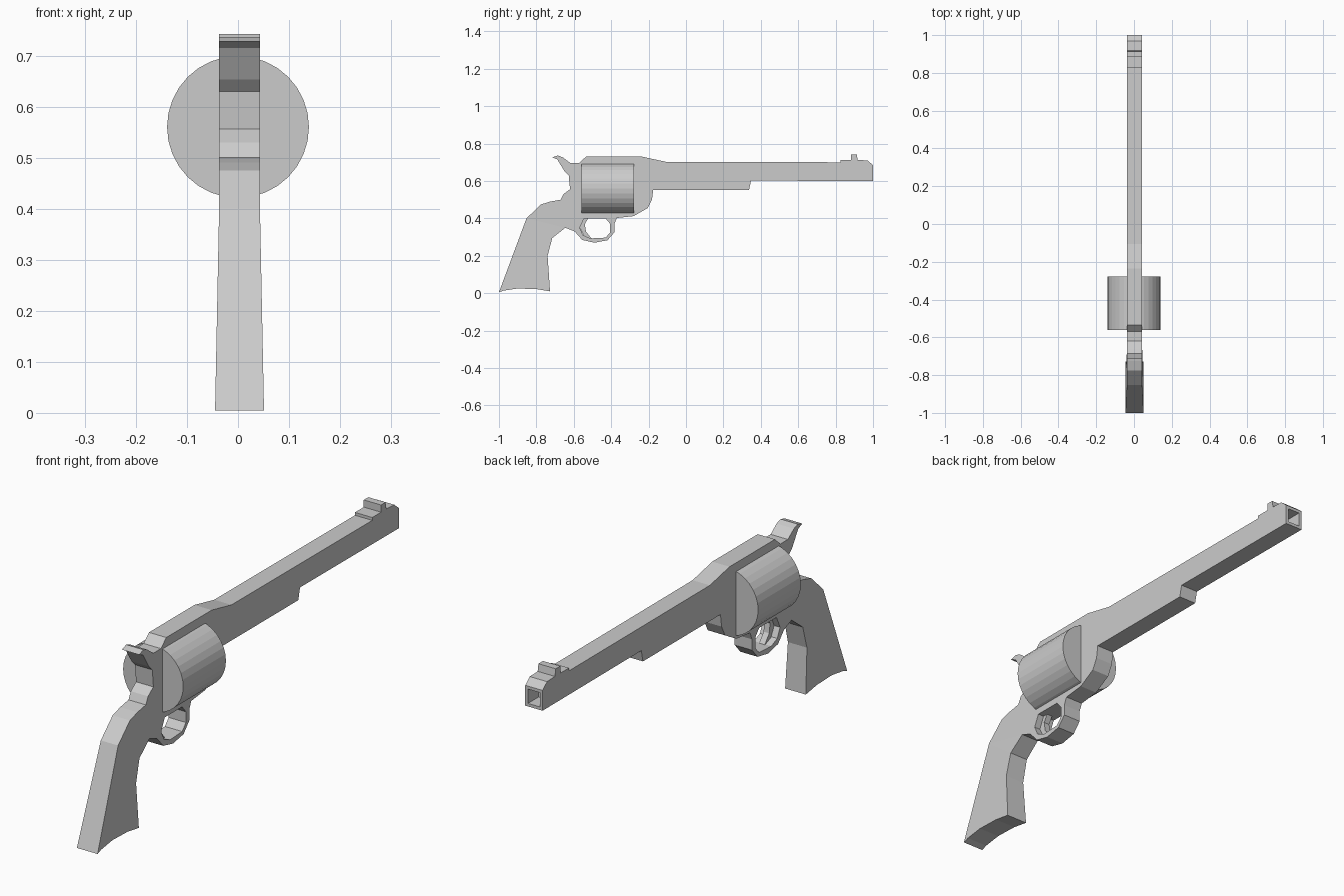
import bpy, bmesh, math
from mathutils import Matrix, Vector

if "Cube" in bpy.data.objects:
    bpy.data.objects.remove(bpy.data.objects["Cube"])

MID_X = 0.003  # body sits very slightly off the centre line


def plate(name, loops, half):
    """Extrude closed (y, z) loops along x; inner loops become holes."""
    cu = bpy.data.curves.new(name + "_curve", 'CURVE')
    cu.dimensions, cu.fill_mode, cu.extrude = '2D', 'BOTH', half
    for pts in loops:
        sp = cu.splines.new('POLY')
        sp.points.add(len(pts) - 1)
        for p, (y, z) in zip(sp.points, pts):
            p.co = (y, z, 0, 1)
        sp.use_cyclic_u = True
    tmp = bpy.data.objects.new(name + "_tmp", cu)
    bpy.context.collection.objects.link(tmp)
    bpy.context.view_layer.update()
    me = bpy.data.meshes.new_from_object(
        tmp.evaluated_get(bpy.context.evaluated_depsgraph_get()))
    bpy.data.objects.remove(tmp)
    me.name = name
    bm = bmesh.new()
    bm.from_mesh(me)
    bmesh.ops.remove_doubles(bm, verts=bm.verts, dist=1e-5)
    for v in bm.verts:
        v.co = Vector((v.co.z + MID_X, v.co.x, v.co.y))
    bmesh.ops.recalc_face_normals(bm, faces=bm.faces)
    for f in bm.faces:
        f.smooth = False
    ob = bpy.data.objects.new(name, me)
    bpy.context.collection.objects.link(ob)
    return ob, bm


# Side outline: grip back, hammer, top strap, barrel, sight, muzzle, underside
outline = [
    (-1.0, 0.005), (-0.853, 0.40), (-0.775, 0.475), (-0.725, 0.49), (-0.67, 0.50),
    (-0.655, 0.53), (-0.62, 0.556), (-0.627, 0.63), (-0.65, 0.653), (-0.688, 0.715),
    (-0.715, 0.727), (-0.685, 0.736), (-0.66, 0.727), (-0.62, 0.697), (-0.57, 0.697),
    (-0.535, 0.73), (-0.235, 0.73), (-0.105, 0.702), (0.825, 0.70), (0.825, 0.712),
    (0.883, 0.712), (0.883, 0.742), (0.913, 0.742), (0.918, 0.712), (0.97, 0.71),
    (1.0, 0.685), (1.0, 0.60), (0.348, 0.602), (0.337, 0.553), (-0.175, 0.553),
    (-0.182, 0.50), (-0.205, 0.455), (-0.28, 0.412), (-0.37, 0.402), (-0.383, 0.37),
    (-0.383, 0.325), (-0.42, 0.283), (-0.49, 0.27), (-0.555, 0.285), (-0.595, 0.33),
    (-0.645, 0.35), (-0.715, 0.295), (-0.74, 0.20), (-0.727, 0.01), (-0.80, 0.022),
    (-0.90, 0.025), (-0.975, 0.014),
]
guard_hole = [
    (-0.545, 0.40), (-0.43, 0.40), (-0.405, 0.37), (-0.405, 0.325),
    (-0.43, 0.297), (-0.51, 0.293), (-0.55, 0.31), (-0.568, 0.35),
]
body, bm = plate("frame_and_barrel", [outline, guard_hole], 0.04)

# Grip widens towards its foot
for v in bm.verts:
    if v.co.y < -0.7 and v.co.z < 0.4:
        v.co.x = MID_X + (v.co.x - MID_X) * (1 + 0.2 * (0.4 - v.co.z) / 0.4)

# Square bore sunk into the muzzle face
muzzle = [f for f in bm.faces if all(v.co.y > 0.999 for v in f.verts)]
bmesh.ops.inset_region(bm, faces=muzzle, thickness=0.018)
inner = bmesh.ops.extrude_face_region(bm, geom=muzzle)
bmesh.ops.delete(bm, geom=muzzle, context='FACES_ONLY')
bmesh.ops.translate(bm, vec=(0, -0.07, 0),
                    verts=[g for g in inner["geom"] if isinstance(g, bmesh.types.BMVert)])
bmesh.ops.recalc_face_normals(bm, faces=bm.faces)
bm.to_mesh(body.data)
bm.free()

# Trigger
trigger_outline = [(-0.57, 0.405), (-0.52, 0.405), (-0.541, 0.37), (-0.535, 0.33),
                   (-0.505, 0.292), (-0.545, 0.305), (-0.568, 0.35)]
trigger, bm = plate("trigger", [trigger_outline], 0.013)
bm.to_mesh(trigger.data)
bm.free()

# Rotating cylinder
bm = bmesh.new()
bmesh.ops.create_cone(bm, cap_ends=True, segments=32, radius1=0.139, radius2=0.139,
                      depth=0.282,
                      matrix=Matrix.Translation((0, -0.419, 0.56))
                      @ Matrix.Rotation(math.pi / 2, 4, 'X'))
me = bpy.data.meshes.new("cylinder")
bm.to_mesh(me)
bm.free()
bpy.context.collection.objects.link(bpy.data.objects.new("cylinder", me))
